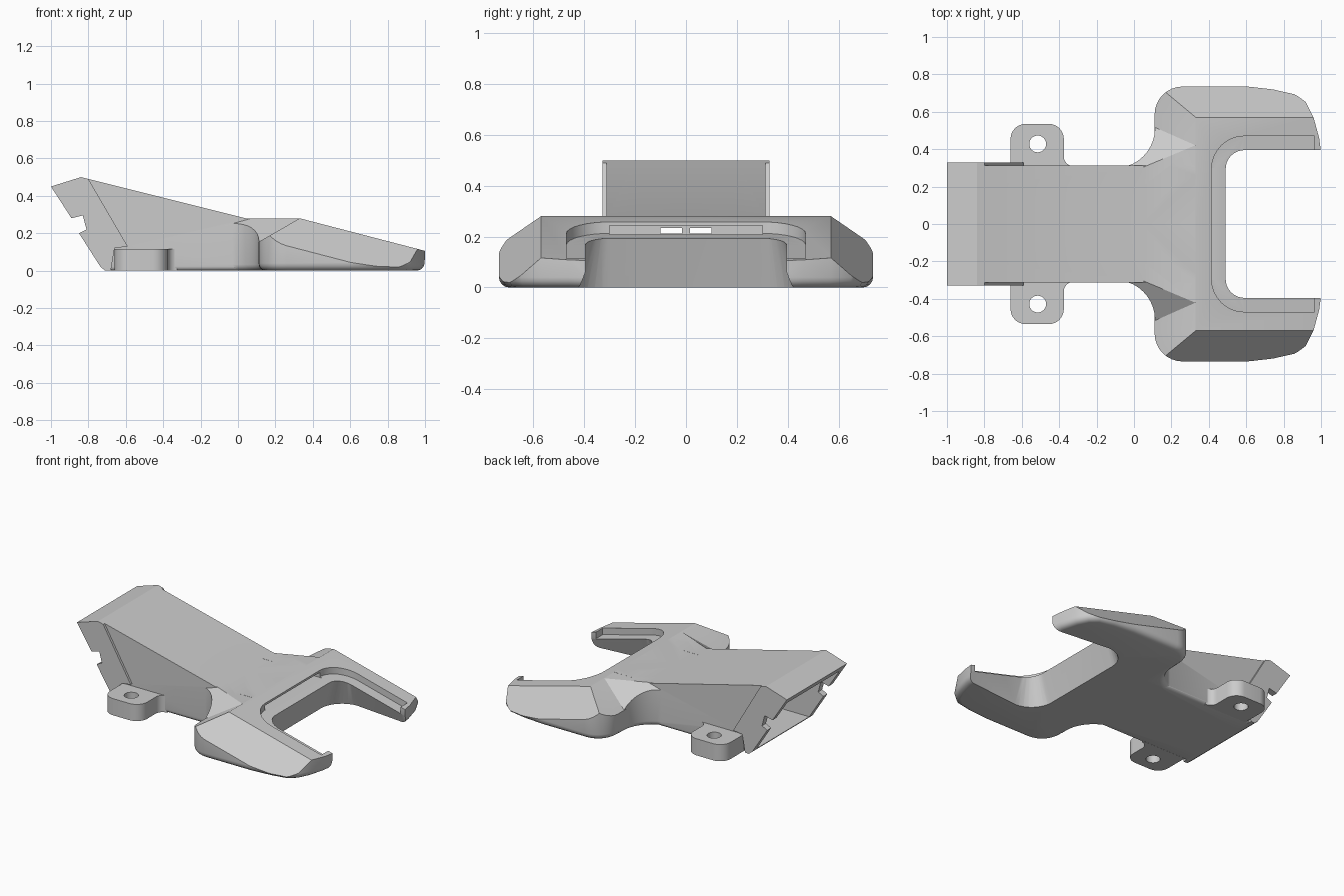
import bpy, bmesh
from math import sin, cos, radians
from mathutils import Vector

if "Cube" in bpy.data.objects:
    bpy.data.objects.remove(bpy.data.objects["Cube"])

grey = bpy.data.materials.new("plain grey")
grey.use_nodes = True
grey.diffuse_color = (0.6, 0.6, 0.6, 1)
grey.node_tree.nodes["Principled BSDF"].inputs["Base Color"].default_value = (0.6, 0.6, 0.6, 1)

SLOPE = -0.26                       # fall of the arms towards their tips


def arm_top(x):
    return 0.28 + SLOPE * (x - 0.33)


def ledge(x):
    return arm_top(x) - 0.045


def arc(cx, cy, r, a0, a1, n=8):
    angles = [radians(a0 + (a1 - a0) * i / n) for i in range(n + 1)]
    return [(cx + r * cos(a), cy + r * sin(a)) for a in angles]


def loft(name, loops, round_edge=None, cuts=()):
    """Closed solid through matching loops, with rounded edges and planar cuts."""
    bm = bmesh.new()
    rings = [[bm.verts.new(p) for p in loop] for loop in loops]
    n = len(rings[0])
    bm.faces.new(rings[0])
    bm.faces.new(rings[-1])
    for low, high in zip(rings, rings[1:]):
        for i in range(n):
            j = (i + 1) % n
            bm.faces.new((low[i], low[j], high[j], high[i]))
    bmesh.ops.recalc_face_normals(bm, faces=bm.faces)
    if round_edge:
        edges = [e for e in bm.edges if all(round_edge(v.co) for v in e.verts)]
        bmesh.ops.bevel(bm, geom=edges, offset=0.04, segments=4, profile=0.5,
                        affect='EDGES', clamp_overlap=True)
    for point, normal in cuts:
        geom = bm.verts[:] + bm.edges[:] + bm.faces[:]
        res = bmesh.ops.bisect_plane(bm, geom=geom, plane_co=point, plane_no=normal,
                                     clear_outer=True)
        rim = [g for g in res["geom_cut"] if isinstance(g, bmesh.types.BMEdge)]
        if rim:
            bmesh.ops.contextual_create(bm, geom=rim)
    bmesh.ops.recalc_face_normals(bm, faces=bm.faces)
    mesh = bpy.data.meshes.new(name)
    bm.to_mesh(mesh)
    bm.free()
    mesh.materials.append(grey)
    ob = bpy.data.objects.new(name, mesh)
    bpy.context.collection.objects.link(ob)
    return ob


def plan(name, pts, lo, hi, **kw):
    return loft(name, [[(x, y, z) for x, y in pts] for z in (lo, hi)], **kw)


def side(name, pts, lo, hi, **kw):
    return loft(name, [[(x, y, z) for x, z in pts] for y in (lo, hi)], **kw)


def apply(ob, mod):
    bpy.context.view_layer.objects.active = ob
    bpy.ops.object.modifier_apply(modifier=mod.name)


def combine(ob, other, operation):
    mod = ob.modifiers.new("combine", 'BOOLEAN')
    mod.operation, mod.object, mod.solver = operation, other, 'EXACT'
    apply(ob, mod)
    bpy.data.objects.remove(other)


def finish(ob):
    mod = ob.modifiers.new("mirror", 'MIRROR')
    mod.use_axis = (False, True, False)
    mod.use_bisect_axis = (False, True, False)
    mod.use_bisect_flip_axis = (False, False, False)
    apply(ob, mod)
    bpy.ops.object.select_all(action='DESELECT')
    ob.select_set(True)
    bpy.ops.object.shade_smooth_by_angle(angle=radians(30))


def at_floor(co):
    return co.z < 0.001


# Everything is made as the +y half, then mirrored.
# Neck: sloping box with an undercut, notched end
end = [(-0.71, 0), (-0.735, 0.02), (-0.85, 0.2), (-0.81, 0.22), (-0.83, 0.295),
       (-0.89, 0.28), (-1, 0.45), (-0.84, 0.5)]
body = side("bracket_body", end + [(0.05, 0.278), (0.33, 0.28), (0.33, 0)], -0.05, 0.312,
            round_edge=lambda c: at_floor(c) and c.y > 0)
cheek = side("end_cheek", end + [(-0.8, 0.49), (-0.59, 0.13), (-0.66, 0.12), (-0.68, 0)],
             0.2, 0.328)

# Forked head: chamfered on its back and outer edges
claw = plan("claw", [(0.11, -0.05)] + arc(0.26, 0.585, 0.15, 180, 90)
            + [(0.6, 0.735), (0.75, 0.722), (0.86, 0.7), (0.92, 0.65), (0.96, 0.57),
               (0.99, 0.46), (1, 0.385), (1, -0.05)], 0, 0.4, round_edge=at_floor,
            cuts=[((0.33, 0, 0.28), Vector((0, 0, 1))),
                  ((0.33, 0, 0.28), Vector((-SLOPE, 0, 1))),
                  ((0.33, 0.57, 0.28), Vector((-SLOPE, 1, 1))),
                  ((0.33, 0, 0.28), Vector((-0.575, 0, 1)))])

# Curved web between neck and head
fillet = plan("fillet", [(-0.1, 0.2)] + arc(-0.1, 0.512, 0.212, -90, 0, 10)
              + [(0.112, 0.57), (0.33, 0.57), (0.33, 0.2)], 0, 0.4, round_edge=at_floor,
              cuts=[((0.33, 0, 0.279), Vector((0, 0, 1))),
                    ((0.05, 0.31, 0.275), Vector((-0.28, 0.667, 1)))])
for part in (cheek, claw, fillet):
    combine(body, part, 'UNION')


# Opening between the arms, flared below, with a stepped ledge around it
def u_shape(off, x_end, height):
    pts = [(x_end, -0.2), (0.49 - off, -0.2)]
    pts += arc(0.59, 0.295, 0.1 + off, 180, 90)
    pts += [(x_end, 0.395 + off)]
    return [(x, y, height(x)) for x, y in pts]


combine(body, loft("opening", [u_shape(0.07, 1.2, lambda x: -0.02),
                               u_shape(0, 1.2, ledge),
                               u_shape(0, 1.2, lambda x: 0.6)]), 'DIFFERENCE')
combine(body, loft("ledge", [u_shape(0.075, 0.965, ledge),
                             u_shape(0.075, 0.965, lambda x: 0.6)]), 'DIFFERENCE')

# Hollow neck, pocket behind the ledge, and windows joining the two
combine(body, side("hollow", [(-1.1, 0.03), (0.2, 0.03), (0.2, 0.235), (0.05, 0.235),
                              (-0.83, 0.455), (-0.97, 0.405), (-1.1, 0.405)],
                   -0.1, 0.285), 'DIFFERENCE')
combine(body, side("pocket", [(0.32, 0.208), (0.46, 0.208), (0.46, 0.243), (0.32, 0.243)],
                   -0.1, 0.3), 'DIFFERENCE')
combine(body, side("window", [(0.15, 0.212), (0.4, 0.212), (0.4, 0.233), (0.15, 0.233)],
                   0.015, 0.1), 'DIFFERENCE')
finish(body)

# Mounting ears with bolt holes
ear = plan("mounting_ears", [(-0.66, 0.295)] + arc(-0.58, 0.455, 0.08, 180, 90)
           + arc(-0.455, 0.455, 0.08, 90, 0)
           + arc(-0.325, 0.36, 0.05, 180, 270, 6) + [(-0.325, 0.295)], 0, 0.115)
combine(ear, plan("bolt_hole", arc(-0.515, 0.428, 0.045, 0, 345, 23), -0.1, 0.3), 'DIFFERENCE')
finish(ear)
